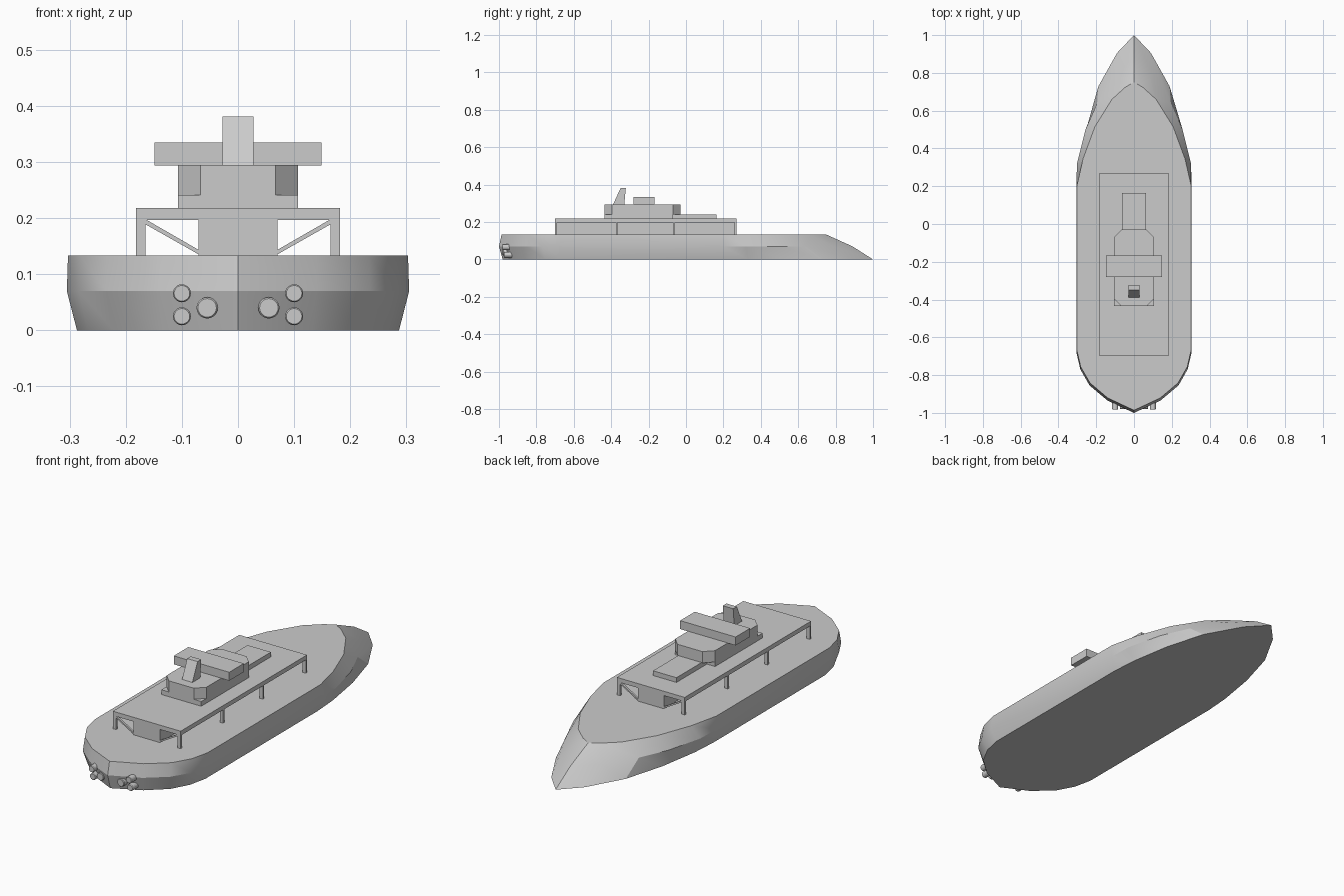
import bpy, bmesh, math
from mathutils import Vector

if "Cube" in bpy.data.objects:
    bpy.data.objects.remove(bpy.data.objects["Cube"])


def make_object(name, bm):
    bmesh.ops.recalc_face_normals(bm, faces=bm.faces)
    me = bpy.data.meshes.new(name)
    bm.to_mesh(me)
    bm.free()
    ob = bpy.data.objects.new(name, me)
    bpy.context.collection.objects.link(ob)
    return ob


def loft(name, rings):
    """Closed solid through rings with matching point counts."""
    bm = bmesh.new()
    loops = [[bm.verts.new(p) for p in r] for r in rings]
    n = len(loops[0])
    for a, b in zip(loops, loops[1:]):
        for i in range(n):
            j = (i + 1) % n
            bm.faces.new((a[i], a[j], b[j], b[i]))
    bm.faces.new(loops[0][::-1])
    bm.faces.new(loops[-1])
    return make_object(name, bm)


def box(name, x0, x1, y0, y1, z0, z1):
    base = [(x0, y0), (x1, y0), (x1, y1), (x0, y1)]
    return loft(name, [[(x, y, z) for x, y in base] for z in (z0, z1)])


def mirror_outline(half, z):
    """Half outline from bow to stern centre, closed on the other side."""
    pts = half + [(-x, y) for x, y in half[-2:0:-1]]
    return [(x, y, z) for x, y in pts]


# Hull: waterline, knuckle and deck outlines
stern = [(0.305, -0.68), (0.284, -0.77), (0.235, -0.855), (0.14, -0.935), (0, -1.0)]


def hull_ring(bow, z, inset_x, inset_y):
    aft = [(x * (1 - inset_x / 0.305), y + inset_y) for x, y in stern]
    return mirror_outline(bow + aft, z)


bottom = [(0, 1.0), (0.09, 0.905), (0.188, 0.73), (0.245, 0.53), (0.278, 0.33), (0.287, 0.2)]
knuckle = [(0, 0.89), (0.10, 0.79), (0.195, 0.64), (0.257, 0.50), (0.302, 0.32), (0.305, 0.2)]
deck = [(0, 0.75), (0.045, 0.725), (0.117, 0.66), (0.207, 0.515), (0.27, 0.345), (0.303, 0.2)]
hull = loft("hull", [hull_ring(bottom, 0, 0.018, 0.02),
                     hull_ring(knuckle, 0.07, 0, 0),
                     hull_ring(deck, 0.133, 0.002, 0.014)])
bpy.context.view_layer.objects.active = hull
hull.select_set(True)
bpy.ops.object.shade_smooth_by_angle(angle=math.radians(25))

# Deckhouse and overhanging roof deck
box("deckhouse", -0.07, 0.07, -0.70, 0.27, 0.13, 0.198)
box("roof_deck", -0.182, 0.182, -0.70, 0.27, 0.197, 0.218)

# Roof posts and diagonal braces
for s, side in ((-1, "left"), (1, "right")):
    for i, y in enumerate((-0.70, -0.375, -0.07, 0.26)):
        xs = sorted((s * 0.165, s * 0.182))
        box(f"roof_post_{side}_{i}", *xs, y, y + 0.01, 0.13, 0.198)
        strip = [(0.066, 0.133), (0.066, 0.141), (0.165, 0.198), (0.165, 0.189)]
        loft(f"roof_brace_{side}_{i}",
             [[(s * x, yy, z) for x, z in strip] for yy in (y, y + 0.01)])

# Upper deck base and forward hatch
box("cabin_base", -0.107, 0.107, -0.435, -0.07, 0.217, 0.241)
box("forward_hatch", -0.063, 0.063, -0.08, 0.163, 0.217, 0.241)

# Bridge cabin with chamfered corners
c = 0.04
cabin = [(0.107 - c, -0.03), (0.107, -0.03 - c), (0.107, -0.435 + c), (0.107 - c, -0.435)]
cabin += [(-x, y) for x, y in reversed(cabin)]
loft("bridge_cabin", [[(x, y, z) for x, y in cabin] for z in (0.24, 0.295)])

# Bridge wing and raked funnel
box("bridge_wing", -0.149, 0.149, -0.28, -0.168, 0.294, 0.335)
rake = [(-0.39, 0.294), (-0.33, 0.294), (-0.322, 0.381), (-0.35, 0.381)]
loft("funnel", [[(x, y, z) for y, z in rake] for x in (-0.028, 0.028)])

# Stern nozzles
for s, side in ((-1, "left"), (1, "right")):
    for i, (x, z, r, y) in enumerate(((0.1, 0.066, 0.016, -0.982),
                                      (0.1, 0.025, 0.016, -0.972),
                                      (0.055, 0.04, 0.019, -0.98))):
        rings = []
        for yy, k in ((-0.92, 1), (y + 0.003, 1), (y, 0.87)):
            rings.append([(s * x + r * k * math.cos(a), yy, z + r * k * math.sin(a))
                          for a in (math.tau * t / 20 for t in range(20))])
        loft(f"stern_nozzle_{side}_{i}", rings)
